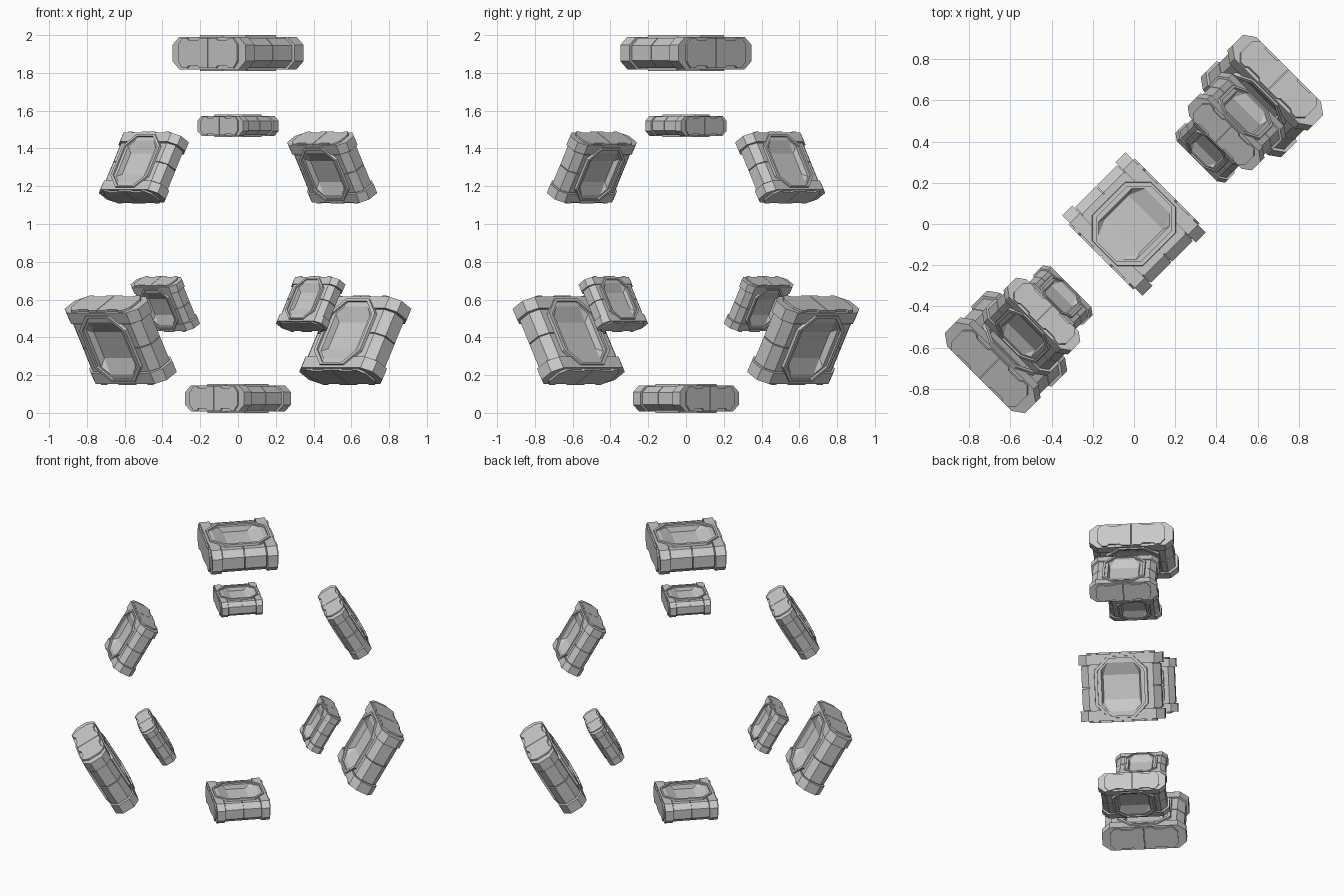
import bpy, bmesh, math
from mathutils import Matrix, Vector

cube = bpy.data.objects.get("Cube")
if cube:
    bpy.data.objects.remove(cube, do_unlink=True)

grey = bpy.data.materials.new("hull_grey")
grey.use_nodes = True
colour = (0.58, 0.58, 0.58, 1)
grey.diffuse_color = colour
grey.node_tree.nodes["Principled BSDF"].inputs["Base Color"].default_value = colour


# Helpers: an outline with cut corners, and convex solids from point sets
def octagon(w, h, cut_w, cut_h):
    pts = [(w, h - cut_h), (w - cut_w, h)]
    pts += [(-x, y) for x, y in reversed(pts)]
    return pts + [(-x, -y) for x, y in pts]


def hull(bm, points):
    part = bmesh.new()
    for p in points:
        part.verts.new(p)
    bmesh.ops.convex_hull(part, input=part.verts)
    bmesh.ops.dissolve_limit(part, angle_limit=0.01, verts=part.verts, edges=part.edges)
    bmesh.ops.recalc_face_normals(part, faces=part.faces)
    temp = bpy.data.meshes.new("temp")
    part.to_mesh(temp)
    part.free()
    bm.from_mesh(temp)
    bpy.data.meshes.remove(temp)


def slab(bm, a0, a1, b, r, flat_b, flat_r):
    """Cut-cornered bar running along the tangent from a0 to a1."""
    ring = octagon(b, r, b - flat_b, r - flat_r)
    hull(bm, [(a, x, y) for a in (a0, a1) for x, y in ring])


def mesh_from(bm, name):
    me = bpy.data.meshes.new(name)
    bm.to_mesh(me)
    bm.free()
    me.materials.append(grey)
    return me


# Window cutters: a shallow step and a tray with sloped ends, on both faces
step, tray = bmesh.new(), bmesh.new()
for s in (-1, 1):
    hull(step, [(a, b, s * r) for r in (0.084, 0.12)
                for a, b in octagon(0.187, 0.152, 0.08, 0.08)])
    lip = [(a, b, s * r) for r in (0.088, 0.12) for a, b in octagon(0.168, 0.13, 0.05, 0.05)]
    floor = [(a, b, s * 0.05) for a in (-0.08, 0.08) for b in (-0.118, 0.118)]
    hull(tray, lip + floor)
cutters = []
for bm, name in ((step, "step_cutter"), (tray, "tray_cutter")):
    ob = bpy.data.objects.new(name, mesh_from(bm, name))
    bpy.context.collection.objects.link(ob)
    ob.hide_render = True
    cutters.append(ob)


def carve(me):
    ob = bpy.data.objects.new("carving", me)
    bpy.context.collection.objects.link(ob)
    for c in cutters:
        mod = ob.modifiers.new("cut", 'BOOLEAN')
        mod.operation, mod.solver, mod.object = 'DIFFERENCE', 'EXACT', c
    dg = bpy.context.evaluated_depsgraph_get()
    result = bpy.data.meshes.new_from_object(ob.evaluated_get(dg))
    bpy.data.objects.remove(ob)
    result.name = me.name
    return result


parts = {}

# Core seen inside the seams
bm = bmesh.new()
slab(bm, -0.21, 0.21, 0.25, 0.072, 0.205, 0.037)
parts["core"] = carve(mesh_from(bm, "core"))

# Middle shell cells, split by a seam
bm = bmesh.new()
for s in (-1, 1):
    slab(bm, s * 0.003, s * 0.144, 0.26, 0.079, 0.212, 0.04)
parts["shell_cells"] = carve(mesh_from(bm, "shell_cells"))

# Thicker collars at both ends
bm = bmesh.new()
for s in (-1, 1):
    slab(bm, s * 0.149, s * 0.217, 0.275, 0.086, 0.222, 0.042)
parts["end_collars"] = carve(mesh_from(bm, "end_collars"))

# Raised window frames
bm = bmesh.new()
for s in (-1, 1):
    base = [(a, b, s * 0.04) for a, b in octagon(0.206, 0.18, 0.09, 0.09)]
    rim = [(a, b, s * 0.0953) for a, b in octagon(0.2, 0.172, 0.087, 0.087)]
    hull(bm, base + rim)
parts["window_frames"] = carve(mesh_from(bm, "window_frames"))

# Notched end plates, two halves on each end
half = [(0.002, 0.08), (0.06, 0.08), (0.072, 0.068), (0.145, 0.068), (0.157, 0.08),
        (0.19, 0.08), (0.222, 0.042)]
half += [(b, -r) for b, r in reversed(half)]
bm = bmesh.new()
for sa in (-1, 1):
    for sb in (-1, 1):
        face = bm.faces.new([bm.verts.new((sa * 0.2, sb * b, r)) for b, r in half])
        new = bmesh.ops.extrude_face_region(bm, geom=[face])["geom"]
        moved = [v for v in new if isinstance(v, bmesh.types.BMVert)]
        bmesh.ops.translate(bm, verts=moved, vec=(sa * 0.028, 0, 0))
bmesh.ops.recalc_face_normals(bm, faces=bm.faces)
parts["end_plates"] = mesh_from(bm, "end_plates")

for c in cutters:
    bpy.data.objects.remove(c)

# Three nested triangles of blocks around a common centre
across = Vector((1, 1, 0)).normalized()
axis = Vector((1, -1, 0)).normalized()
centre = Vector((0, 0, 0.891))
radius = 1.014
rings = (("outer", 1.0, 90), ("middle", 0.803, 270), ("inner", 0.62, 90))
for ring, size, start in rings:
    for i in range(3):
        angle = math.radians(start + 120 * i)
        out = across * math.cos(angle) + Vector((0, 0, math.sin(angle)))
        turn = Matrix((axis.cross(out), axis, out)).transposed().to_4x4()
        place = Matrix.Translation(centre + out * radius * size) @ turn @ Matrix.Scale(size, 4)
        for part, me in parts.items():
            ob = bpy.data.objects.new(f"{ring}_block_{i + 1}_{part}", me)
            ob.matrix_world = place
            bpy.context.collection.objects.link(ob)
